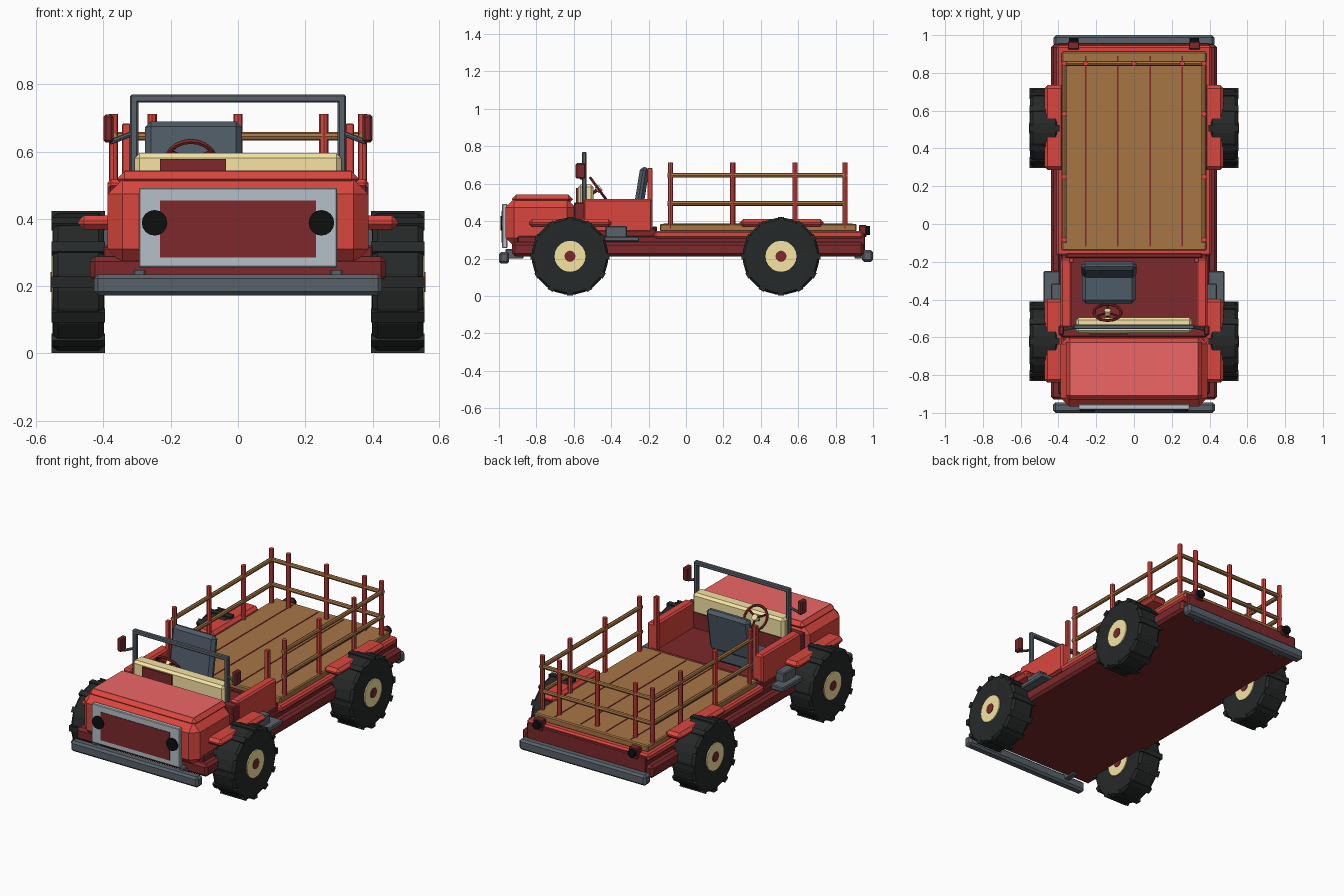
import bpy, bmesh, math
from mathutils import Vector, Matrix

if "Cube" in bpy.data.objects:
    bpy.data.objects.remove(bpy.data.objects["Cube"])

def mat(name, *c):
    m = bpy.data.materials.new(name)
    m.diffuse_color = (*c, 1)
    m.use_nodes = True
    m.node_tree.nodes["Principled BSDF"].inputs["Base Color"].default_value = m.diffuse_color
    return m

RED = mat("red", .70, .062, .05)
HOOD = mat("light_red", .85, .135, .13)
DARK = mat("dark_red", .20, .022, .024)
TIRE = mat("rubber", .019, .022, .022)
STEEL = mat("steel", .098, .122, .142)
SEAT = mat("seat_fabric", .078, .105, .135)
SILVER = mat("silver", .46, .53, .57)
WOOD = mat("wood", .38, .18, .06)
CREAM = mat("cream", .92, .78, .37)
BLACK = mat("black", .004, .005, .005)

def finish(bm, name, m):
    bmesh.ops.recalc_face_normals(bm, faces=bm.faces)
    me = bpy.data.meshes.new(name)
    bm.to_mesh(me)
    bm.free()
    me.materials.append(m)
    ob = bpy.data.objects.new(name, me)
    bpy.context.collection.objects.link(ob)
    return ob

def bevel(bm, w):
    if w:
        bmesh.ops.bevel(bm, geom=bm.edges[:], offset=w, segments=1, affect='EDGES')

def box(name, m, x, y, z, b=.008, rx=0):
    """Chamfered box from (min, max) ranges, tilted by rx about its centre."""
    bm = bmesh.new()
    bmesh.ops.create_cube(bm, size=1)
    r = (x, y, z)
    bmesh.ops.scale(bm, vec=[q[1] - q[0] for q in r], verts=bm.verts)
    bevel(bm, b)
    c = Vector([(q[0] + q[1]) / 2 for q in r])
    bm.transform(Matrix.Translation(c) @ Matrix.Rotation(rx, 4, 'X'))
    return finish(bm, name, m)

def pair(name, m, x, y, z, b=.008):
    for s in (-1, 1):
        box(name, m, sorted((s * x[0], s * x[1])), y, z, b)

def rod(name, m, a, b, r, n=8):
    """Cylinder between two points."""
    a, b = Vector(a), Vector(b)
    d = b - a
    bm = bmesh.new()
    bmesh.ops.create_cone(bm, cap_ends=True, segments=n, radius1=r, radius2=r, depth=d.length)
    bm.transform(Matrix.Translation((a + b) / 2) @ d.to_track_quat('Z', 'Y').to_matrix().to_4x4())
    return finish(bm, name, m)

def lathe_x(name, m, prof, c, n=24):
    """Closed ring profile of (x, radius) points spun around the x axis at c."""
    bm = bmesh.new()
    rings = []
    for i in range(n):
        a = math.tau * (i + .5) / n
        rings.append([bm.verts.new((c[0] + x, c[1] + r * math.cos(a), c[2] + r * math.sin(a)))
                      for x, r in prof])
    for i in range(n):
        p, q = rings[i], rings[(i + 1) % n]
        for j in range(len(prof)):
            k = (j + 1) % len(prof)
            bm.faces.new((p[j], p[k], q[k], q[j]))
    return finish(bm, name, m)

# chassis, upper frame and tail panel
box("chassis", DARK, (-.44, .44), (-.93, .95), (.212, .288), .015)
box("chassis_core", DARK, (-.40, .40), (-.90, .94), (.27, .32), .005)
box("bed_frame", RED, (-.41, .41), (-.17, .945), (.308, .348), .01)
box("tail_panel", DARK, (-.40, .40), (.93, .958), (.23, .335), .005)
box("cab_floor", DARK, (-.385, .385), (-.60, -.16), (.29, .36), .005)

# hood, grille and lamps
box("hood_body", RED, (-.388, .388), (-.965, -.59), (.265, .518), .045)
box("hood_top", RED, (-.36, .36), (-.93, -.605), (.495, .541), .022)
box("hood_panel", HOOD, (-.338, .338), (-.908, -.627), (.53, .543), 0)
box("grille_frame", SILVER, (-.295, .295), (-.983, -.955), (.255, .492), .004)
box("grille", DARK, (-.232, .232), (-.986, -.96), (.285, .455), 0)
for s in (-1, 1):
    rod("headlight", BLACK, (s * .248, -.96, .388), (s * .248, -.992, .388), .038, 16)
    box("taillight_housing", DARK, (s * .32 - .03, s * .32 + .03), (.925, .965), (.315, .378), .004)
    rod("taillight", BLACK, (s * .32, .95, .35), (s * .32, .984, .35), .025, 12)

# bumpers and brackets
box("front_bumper", STEEL, (-.428, .428), (-1, -.945), (.172, .235), .012)
box("rear_bumper", STEEL, (-.425, .425), (.94, 1), (.182, .246), .012)
pair("front_bumper_bracket", STEEL, (.275, .31), (-.965, -.87), (.2, .25), .004)
pair("rear_bumper_bracket", STEEL, (.275, .31), (.9, .96), (.2, .24), .004)

# cab sides, cowl and steps
box("cowl", DARK, (-.385, .385), (-.60, -.54), (.3, .50), .006)
pair("cab_side", RED, (.328, .388), (-.55, -.18), (.34, .517), .01)
pair("cab_rear_post", RED, (.32, .345), (-.205, -.18), (.34, .683), .003)
box("cab_rear_sill", DARK, (-.36, .36), (-.18, -.155), (.32, .37), .004)
pair("step_plate", STEEL, (.36, .478), (-.46, -.25), (.29, .318), .005)
pair("step_box", STEEL, (.36, .44), (-.43, -.315), (.31, .374), .006)

# seat
box("seat_cushion", SEAT, (-.275, .008), (-.42, -.25), (.355, .45), .018)
box("seat_back", SEAT, (-.277, .012), (-.265, -.215), (.43, .69), .018, -.16)

# dashboard and steering wheel
box("dashboard", CREAM, (-.307, .307), (-.578, -.495), (.47, .595), .014)
box("dash_panel", DARK, (-.232, -.035), (-.588, -.56), (.50, .577), 0)
wc = Vector((-.14, -.468, .572))
M = Matrix.Translation(wc) @ Matrix.Rotation(-.94, 4, 'X')
bpy.ops.mesh.primitive_torus_add(major_segments=20, minor_segments=6, major_radius=.072, minor_radius=.008)
sw = bpy.context.object
sw.name = "steering_wheel"
sw.matrix_world = M
sw.data.materials.append(DARK)
for a in (math.pi / 2, math.pi * 7 / 6, math.pi * 11 / 6):
    rod("steering_spoke", DARK, wc, M @ Vector((.07 * math.cos(a), .07 * math.sin(a), 0)), .006, 6)
rod("steering_hub", CREAM, M @ Vector((0, 0, -.012)), M @ Vector((0, 0, .014)), .018, 12)
rod("steering_column", DARK, wc, M @ Vector((0, 0, -.07)), .009)

# windshield frame and mirrors
pair("windshield_post", STEEL, (.296, .321), (-.557, -.532), (.48, .768), .005)
box("windshield_bar", STEEL, (-.321, .321), (-.557, -.532), (.745, .77), .005)
pair("mirror", DARK, (.37, .4), (-.59, -.537), (.627, .71), .007)
for s in (-1, 1):
    rod("mirror_arm", STEEL, (s * .31, -.545, .655), (s * .38, -.56, .628), .008)

# wooden bed with board gaps
box("bed_boards", WOOD, (-.383, .383), (-.14, .912), (.345, .385), .006)
for x in (-.255, -.085, .085, .255):
    box("board_gap", DARK, (x - .004, x + .004), (-.12, .89), (.37, .387), 0)

# fence posts and rails
spots = [(s * .37, y) for s in (-1, 1) for y in (-.083, .25, .583, .85)]
spots += [(x, .85) for x in (-.255, 0, .255)]
for x, y in spots:
    rod("fence_post", RED, (x, y, .36), (x, y, .712), .014)
for z in (.495, .645):
    for s in (-1, 1):
        rod("side_rail", WOOD, (s * .37, -.1, z), (s * .37, .862, z), .013)
    rod("rear_rail", WOOD, (-.382, .85, z), (.382, .85, z), .013)

# wheels
for s in (-1, 1):
    for y in (-.62, .508):
        c = (s * .475, y, .212)
        lathe_x("tire", TIRE, [(-.072, .075), (-.076, .165), (-.075, .195), (-.06, .206), (.06, .206),
                               (.075, .195), (.076, .165), (.072, .075)], c)
        bm = bmesh.new()
        for i in range(12):  # shallow full-width tread bars
            t = bmesh.ops.create_cube(bm, size=1)["verts"]
            T = (Matrix.Translation(c) @ Matrix.Rotation(math.tau * i / 12, 4, 'X')
                 @ Matrix.Translation((0, 0, .199)) @ Matrix.Diagonal((.159, .034, .024, 1)))
            bmesh.ops.transform(bm, matrix=T, verts=t)
        finish(bm, "tread", TIRE)
        rod("wheel_disc", CREAM, (s * .397, y, .212), (s * .554, y, .212), .083, 20)
        rod("wheel_cap", DARK, (s * .393, y, .212), (s * .557, y, .212), .03, 12)

# fenders
for y0, y1 in ((-.84, -.397), (.287, .735)):
    pair("fender", RED, (.37, .475), (y0, y1), (.368, .41), .017)
